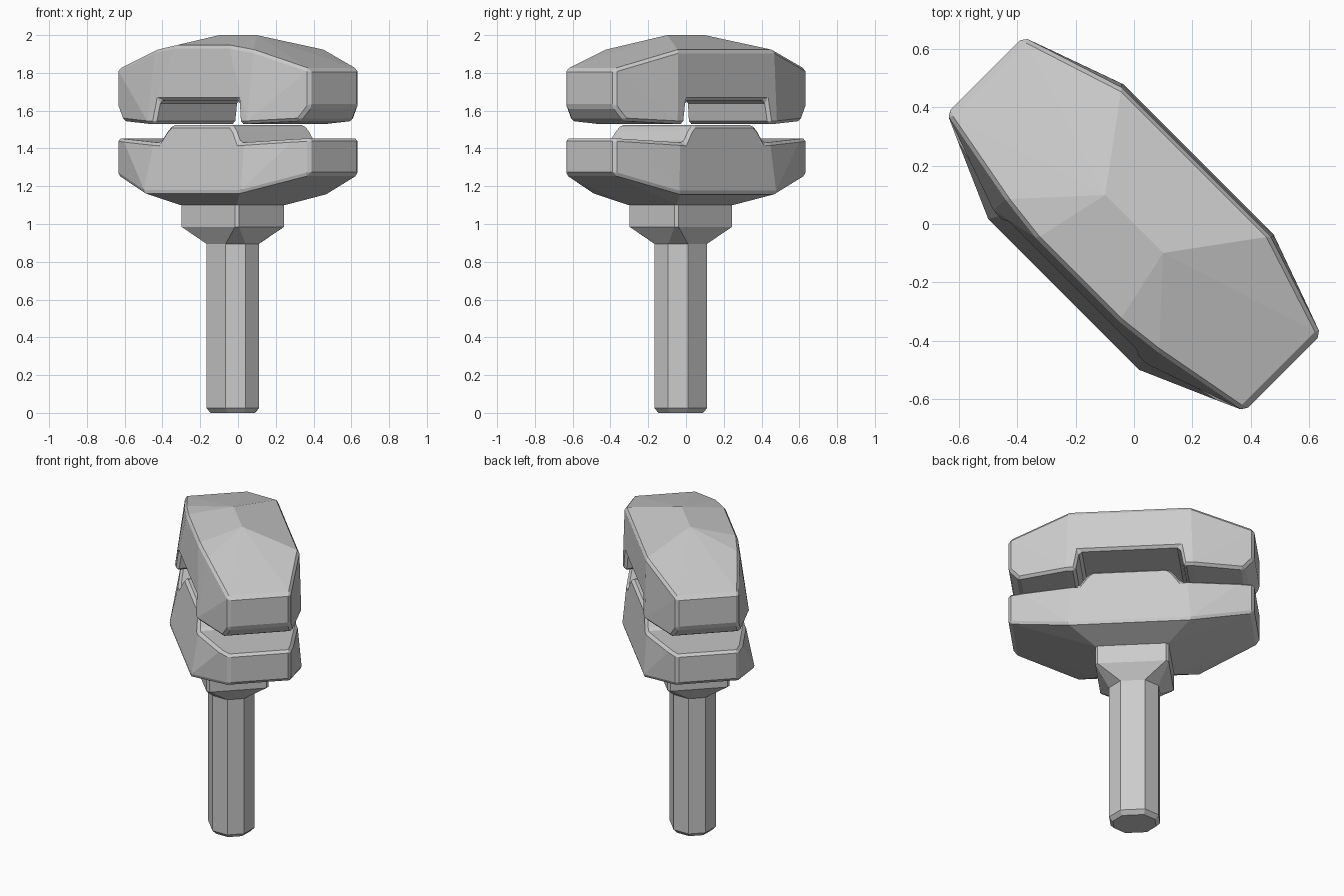
import bpy, bmesh, math

TURN = -math.pi / 4  # the head runs diagonally

old = bpy.data.objects.get("Cube")
if old:
    bpy.data.objects.remove(old, do_unlink=True)

grey = bpy.data.materials.new("light_grey")
grey.use_nodes = True
grey.diffuse_color = (0.6, 0.6, 0.6, 1)
grey.node_tree.nodes["Principled BSDF"].inputs["Base Color"].default_value = (0.6, 0.6, 0.6, 1)


def mirror(points):
    return [(s * x, y, z) for x, y, z in points for s in (1, -1)]


def hull(name, points):
    """Convex solid around the points, turned onto the diagonal."""
    bm = bmesh.new()
    for p in points:
        bm.verts.new(p)
    res = bmesh.ops.convex_hull(bm, input=bm.verts[:])
    loose = {e for e in res["geom_interior"] + res["geom_unused"] if isinstance(e, bmesh.types.BMVert)}
    bmesh.ops.delete(bm, geom=list(loose), context="VERTS")
    bmesh.ops.dissolve_limit(bm, angle_limit=0.03, verts=bm.verts[:], edges=bm.edges[:])
    bmesh.ops.recalc_face_normals(bm, faces=bm.faces[:])
    me = bpy.data.meshes.new(name)
    bm.to_mesh(me)
    bm.free()
    me.materials.append(grey)
    ob = bpy.data.objects.new(name, me)
    bpy.context.collection.objects.link(ob)
    ob.rotation_euler.z = TURN
    return ob


def prism(name, profile):
    """Cutter: a length/height profile run through the thickness."""
    bm = bmesh.new()
    face = bm.faces.new([bm.verts.new((x, -0.6, z)) for x, z in profile])
    ext = bmesh.ops.extrude_face_region(bm, geom=[face])
    for v in ext["geom"]:
        if isinstance(v, bmesh.types.BMVert):
            v.co.y = 0.6
    bmesh.ops.recalc_face_normals(bm, faces=bm.faces[:])
    me = bpy.data.meshes.new(name)
    bm.to_mesh(me)
    bm.free()
    me.materials.append(grey)
    ob = bpy.data.objects.new(name, me)
    bpy.context.collection.objects.link(ob)
    ob.rotation_euler.z = TURN
    ob.hide_render = True
    return ob


def cut_and_bevel(ob, cutters, width):
    for c in cutters:
        m = ob.modifiers.new("cut", "BOOLEAN")
        m.operation, m.solver, m.object = "DIFFERENCE", "EXACT", c
    b = ob.modifiers.new("edge", "BEVEL")
    b.width, b.segments, b.limit_method = width, 1, "ANGLE"
    b.angle_limit = math.radians(35)
    bpy.context.view_layer.update()
    me = bpy.data.meshes.new_from_object(ob.evaluated_get(bpy.context.evaluated_depsgraph_get()))
    ob.modifiers.clear()
    ob.data = me
    for c in cutters:
        bpy.data.objects.remove(c, do_unlink=True)


# Upper head block with a notch through its underside
upper = hull("upper_head", mirror(
    [(0.72, s * 0.184, z) for s in (1, -1) for z in (1.82, 1.62)]
    + [(0.66, s * 0.205, 1.545) for s in (1, -1)]
    + [(0.37, s * 0.31, 1.53) for s in (1, -1)]
    + [(0.37, -0.25, 1.92), (0.2, -0.27, 1.945), (0.36, 0.3, 1.92), (0.14, 0, 2.0)]))
notch = prism("notch_cutter", [(-0.34, 1.4), (0.34, 1.4), (0.295, 1.655), (-0.295, 1.655)])
cut_and_bevel(upper, [notch], 0.016)

# Lower head block: the arms are trimmed to leave a raised tongue
lower = hull("lower_head", mirror(
    [(0.72, s * 0.184, z) for s in (1, -1) for z in (1.26, 1.525)]
    + [(0.33, -0.275, 1.525), (0.36, -0.345, 1.165), (0.33, 0.285, 1.525), (0.36, 0.315, 1.16)]
    + [(0.21, -0.22, 1.1), (0.21, 0.14, 1.1)]))
arm = [(0.30, 1.43), (0.9, 1.465), (0.9, 1.7), (0.16, 1.7), (0.21, 1.535), (0.255, 1.495)]
trims = [prism("arm_cutter", [(s * x, z) for x, z in arm]) for s in (1, -1)]
cut_and_bevel(lower, trims, 0.016)


def octagon(z, inset=0.0):
    a, b, du, dv, mid = 0.072, 0.05, 0.145 - inset, 0.125 - inset, -0.039
    k = inset * 0.4
    return mirror([p for s in (1, -1) for p in
                   ((a - k, mid + s * dv, z), (du, mid + s * (b - k), z))])


# Collar tapering from a block to the handle
block = [(0.2, -0.222), (0.215, -0.207), (0.215, 0.13), (0.2, 0.145)]
hull("collar", mirror([(x, y, z) for x, y in block for z in (0.985, 1.105)]) + octagon(0.895))

# Eight-sided handle with a chamfered foot
hull("handle", octagon(0, 0.022) + octagon(0.025) + octagon(0.9))
